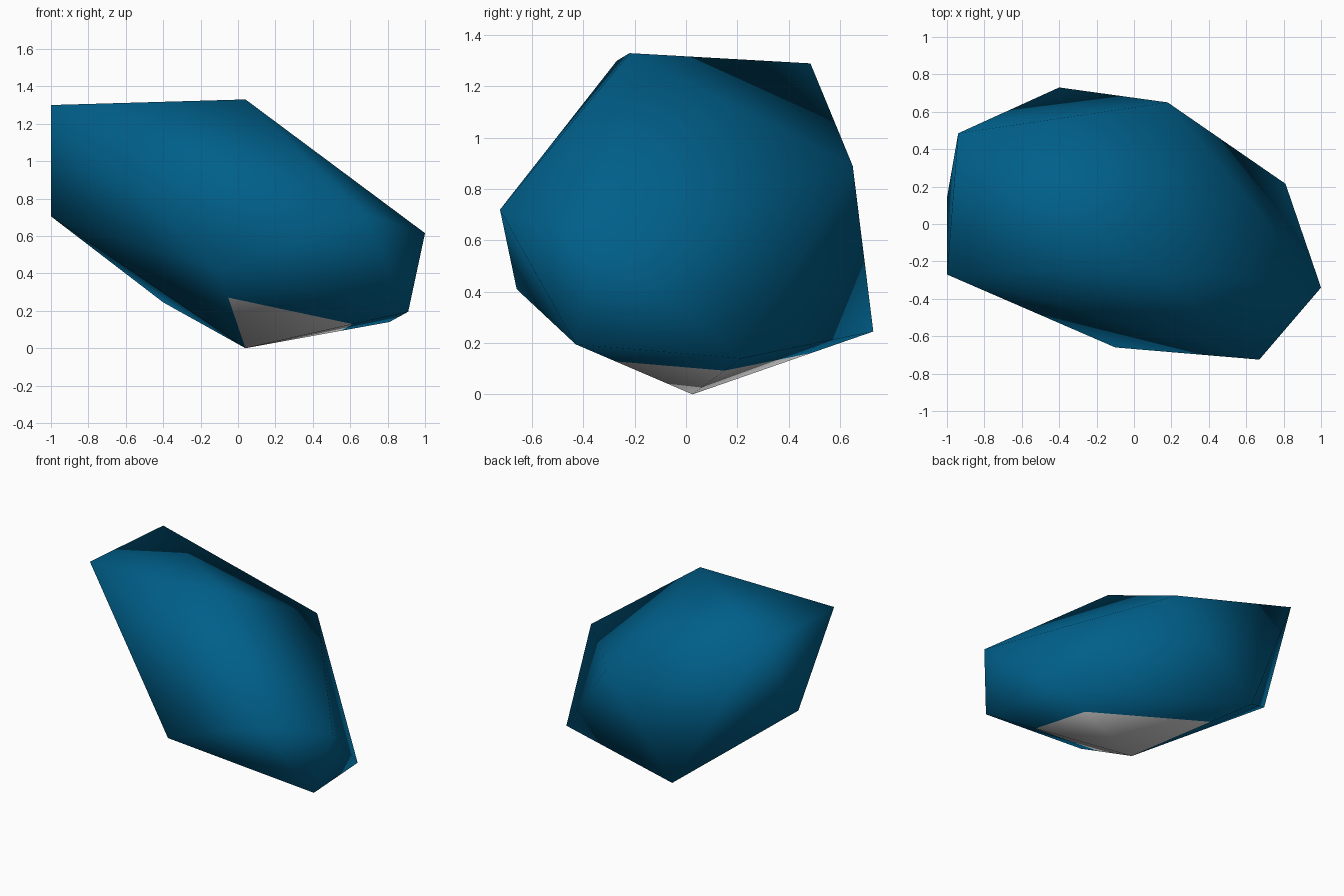
import bpy
from mathutils import Vector

if "Cube" in bpy.data.objects:
    bpy.data.objects.remove(bpy.data.objects["Cube"])


def material(name, rgb):
    m = bpy.data.materials.new(name)
    m.diffuse_color = (*rgb, 1)
    m.use_nodes = True
    m.node_tree.nodes["Principled BSDF"].inputs["Base Color"].default_value = m.diffuse_color
    return m


# Distorted icosahedron: top point, two rings of five, bottom point
top = [(0.04, -0.22, 1.33)]
upper = [(0.67, -0.725, 0.72), (1.0, -0.34, 0.615), (0.18, 0.65, 0.89),
         (-0.94, 0.485, 1.29), (-1.0, -0.27, 1.30)]
lower = [(-0.10, -0.66, 0.41), (0.91, -0.43, 0.195), (0.81, 0.215, 0.14),
         (-0.40, 0.73, 0.245), (-1.0, 0.14, 0.705)]
bottom = [(0.04, 0.025, 0.0)]
points = [Vector(p) for p in top + upper + lower + bottom]

faces = []
for i in range(5):
    j = (i + 1) % 5
    faces += [(0, 1 + i, 1 + j), (1 + i, 6 + i, 6 + j),
              (1 + i, 6 + j, 1 + j), (11, 6 + j, 6 + i)]

# Smooth normals of the uncut stone
base = bpy.data.meshes.new("uncut_stone")
base.from_pydata(points, [], faces)
base.update()
normals = [v.normal.copy() for v in base.vertices]
bpy.data.meshes.remove(base)

# Pale tip: cut the five bottom faces two thirds of the way up their edges
CUT = 0.66
for i in range(5):
    points.append(points[11].lerp(points[6 + i], CUT))
    normals.append(normals[11].lerp(normals[6 + i], CUT).normalized())
faces = [f for f in faces if 11 not in f]
for i in range(5):
    j = (i + 1) % 5
    faces += [(12 + i, 12 + j, 6 + j, 6 + i), (11, 12 + j, 12 + i)]

mesh = bpy.data.meshes.new("faceted_stone")
mesh.from_pydata(points, [], faces)
mesh.materials.append(material("deep blue", (0.0, 0.115, 0.255)))
mesh.materials.append(material("pale grey", (0.60, 0.60, 0.60)))
for p in mesh.polygons:
    p.use_smooth = True
    # The tip is pale on its front and right sides, blue on the left ones
    p.material_index = int(11 in p.vertices and p.center.x > 0)
mesh.update()
mesh.normals_split_custom_set_from_vertices(normals)

stone = bpy.data.objects.new("faceted_stone", mesh)
bpy.context.collection.objects.link(stone)
